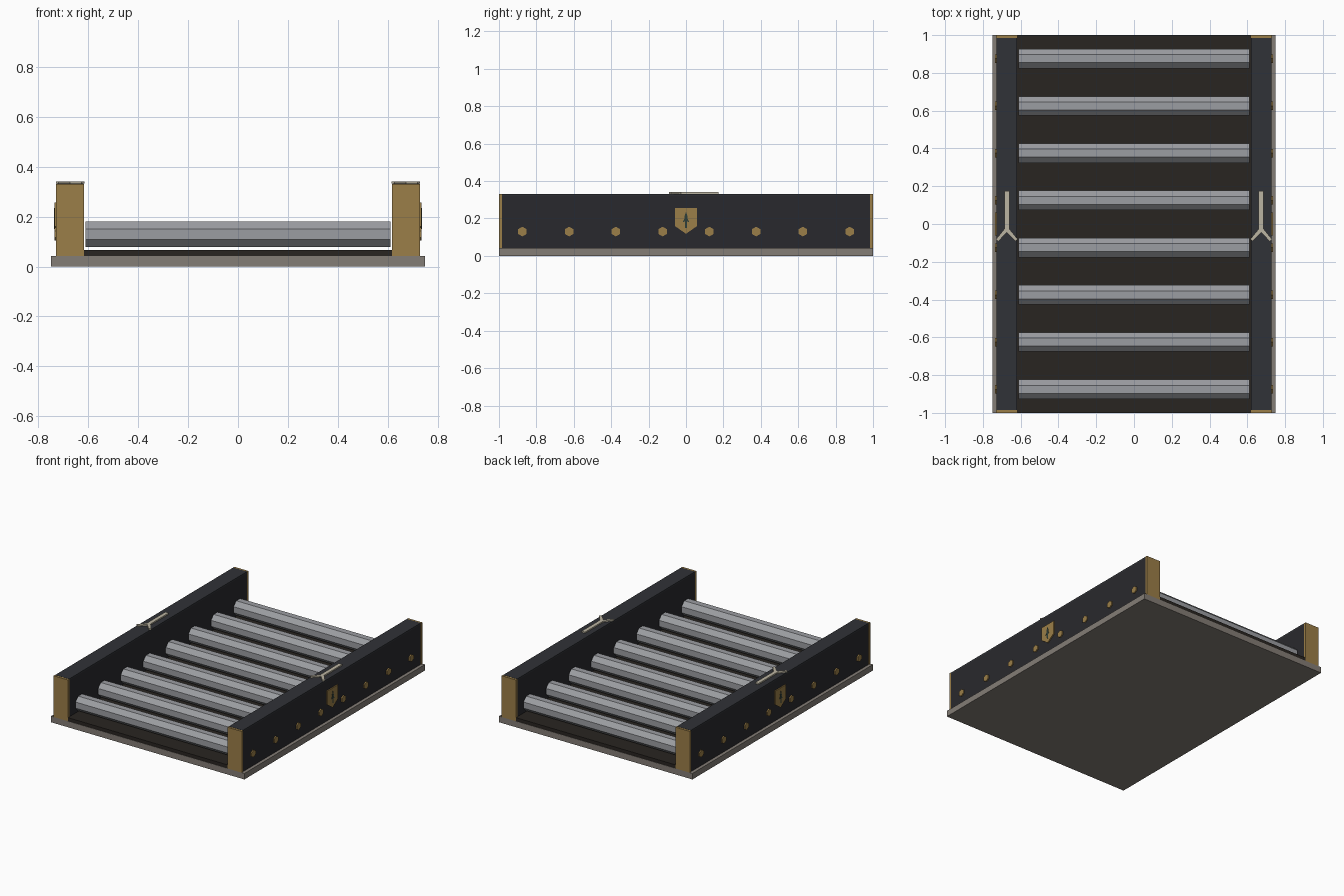
import bpy, bmesh, math
from mathutils import Matrix, Vector

if "Cube" in bpy.data.objects:
    bpy.data.objects.remove(bpy.data.objects["Cube"])


def material(name, rgb):
    m = bpy.data.materials.new(name)
    m.diffuse_color = (*rgb, 1)
    m.use_nodes = True
    m.node_tree.nodes["Principled BSDF"].inputs["Base Color"].default_value = m.diffuse_color
    return m


STONE = material("stone", (0.23, 0.205, 0.18))
DARK = material("dark_metal", (0.022, 0.022, 0.026))
EDGE = material("dark_edge", (0.03, 0.032, 0.038))
FLOOR = material("floor_brown", (0.022, 0.018, 0.015))
GOLD = material("brass", (0.33, 0.21, 0.065))
STEEL = material("steel", (0.33, 0.34, 0.36))
BONE = material("pale_inlay", (0.5, 0.46, 0.36))
GREEN = material("dark_green", (0.03, 0.05, 0.04))


def finish(name, bm, mat, mirror=False):
    bmesh.ops.recalc_face_normals(bm, faces=bm.faces)
    me = bpy.data.meshes.new(name)
    bm.to_mesh(me)
    bm.free()
    me.materials.append(mat)
    ob = bpy.data.objects.new(name, me)
    bpy.context.collection.objects.link(ob)
    if mirror:
        ob.modifiers.new("Mirror", 'MIRROR').use_axis[0] = True
    return ob


def add_box(bm, lo, hi):
    lo, hi = Vector(lo), Vector(hi)
    mat = Matrix.Translation((lo + hi) / 2) @ Matrix.Diagonal((*(hi - lo), 1))
    bmesh.ops.create_cube(bm, size=1, matrix=mat)


def box(name, lo, hi, mat, mirror=False):
    bm = bmesh.new()
    add_box(bm, lo, hi)
    return finish(name, bm, mat, mirror)


def add_prism(bm, pts, depth):
    """Extrude a closed outline of 3D points along the depth vector."""
    face = bm.faces.new([bm.verts.new(p) for p in pts])
    ext = bmesh.ops.extrude_face_region(bm, geom=[face], use_keep_orig=True)
    verts = [g for g in ext["geom"] if isinstance(g, bmesh.types.BMVert)]
    bmesh.ops.translate(bm, vec=depth, verts=verts)


def ring(x, y, z, r, sides, turn):
    """Regular polygon in the YZ plane."""
    return [(x, y + r * math.cos(turn + i * math.tau / sides),
             z + r * math.sin(turn + i * math.tau / sides)) for i in range(sides)]


# Base slab and floor
box("base_plate", (-0.75, -1, 0), (0.75, 1, 0.042), STONE)
box("floor_panel", (-0.62, -0.998, 0.042), (0.62, 0.998, 0.066), FLOOR)

# Side rails with top caps and brass end plates
box("side_rail", (0.62, -0.985, 0.042), (0.727, 0.985, 0.322), DARK, True)
box("rail_cap", (0.62, -0.985, 0.322), (0.727, 0.985, 0.332), EDGE, True)
for label, y in (("front", -1), ("back", 0.985)):
    box(label + "_end_plate", (0.618, y, 0.042), (0.73, y + 0.015, 0.331), GOLD, True)

# Rollers and the bolts on their axles
for i in range(8):
    y = -0.875 + 0.25 * i
    bm = bmesh.new()
    add_prism(bm, ring(-0.612, y, 0.129, 0.0555, 8, math.pi / 8), (1.224, 0, 0))
    finish(f"roller_{i + 1}", bm, STEEL)
    bm = bmesh.new()
    add_prism(bm, ring(0.726, y, 0.13, 0.026, 6, math.pi / 2), (0.009, 0, 0))
    finish(f"bolt_{i + 1}", bm, GOLD, True)

# Shield badge with a simple tree-shaped inlay
bm = bmesh.new()
add_prism(bm, [(0.726, y, z) for y, z in
               ((-0.06, 0.256), (0.06, 0.256), (0.06, 0.16), (0, 0.118), (-0.06, 0.16))],
          (0.009, 0, 0))
finish("shield_badge", bm, GOLD, True)
half = [(0, 0.235), (0.01, 0.205), (0.006, 0.205), (0.017, 0.18), (0.006, 0.184), (0.005, 0.15)]
outline = half + [(-y, z) for y, z in reversed(half[1:])]
bm = bmesh.new()
add_prism(bm, [(0.735, y, z) for y, z in outline], (0.002, 0, 0))
finish("badge_inlay", bm, GREEN, True)

# Forked marker on top of each rail
bm = bmesh.new()
add_box(bm, (0.66, -0.03, 0.332), (0.686, 0.175, 0.341))
for s in (-1, 1):
    pts = [(0, -0.018), (0.013, -0.026), (0.057, -0.08), (0.046, -0.092), (0, -0.045)]
    add_prism(bm, [(0.673 + s * x, y, 0.332) for x, y in pts], (0, 0, 0.009))
finish("forked_marker", bm, BONE, True)
